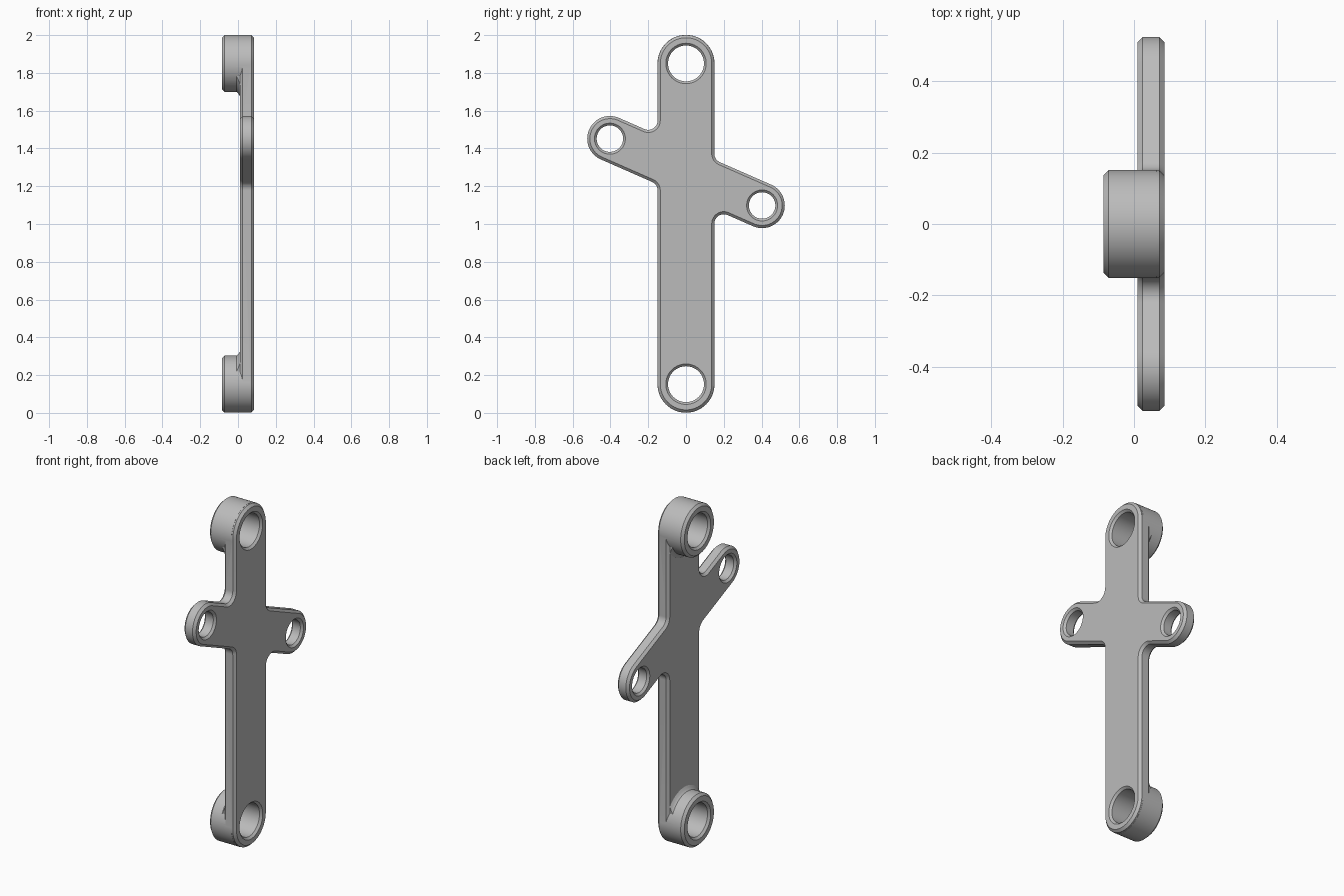
import bpy, bmesh
from math import sin, cos, pi, radians
from mathutils import Vector

if "Cube" in bpy.data.objects:
    bpy.data.objects.remove(bpy.data.objects["Cube"], do_unlink=True)

BACK, FACE, DEPTH = 0.01, 0.085, -0.085    # plate back, flat face, boss rim
BAR_W, ARM_W, FILLET, CHAMFER = 0.15, 0.12, 0.05, 0.014
BOTTOM, TOP = (0, 0.152), (0, 1.85)        # boss centres as (y, z)
ARM_MID, TILT, REACH = Vector((0, 1.275)), radians(-23.7), 0.44
ARM_AXIS = Vector((cos(TILT), sin(TILT)))
ARM_UP = Vector((-sin(TILT), cos(TILT)))
ARM_R, ARM_L = ARM_MID + ARM_AXIS * REACH, ARM_MID - ARM_AXIS * REACH

metal = bpy.data.materials.new("light grey metal")
metal.use_nodes = True
grey = (0.5, 0.5, 0.5, 1)
metal.diffuse_color = grey
metal.node_tree.nodes["Principled BSDF"].inputs["Base Color"].default_value = grey


def arc(centre, r, a, b, n):
    return [(centre[0] + r * cos(a + (b - a) * i / n),
             centre[1] + r * sin(a + (b - a) * i / n)) for i in range(n + 1)]


def circle(centre, r, n=96):
    return arc(centre, r, 0, 2 * pi, n)[:-1]


def loft(name, sections):
    """Solid through matching (x, outline) sections."""
    bm = bmesh.new()
    loops = [[bm.verts.new((x, y, z)) for y, z in pts] for x, pts in sections]
    for a, b in zip(loops, loops[1:]):
        for i in range(len(a)):
            j = (i + 1) % len(a)
            bm.faces.new((a[i], a[j], b[j], b[i]))
    bm.faces.new(loops[0])
    bm.faces.new(loops[-1])
    bmesh.ops.recalc_face_normals(bm, faces=bm.faces)
    mesh = bpy.data.meshes.new(name)
    bm.to_mesh(mesh)
    bm.free()
    mesh.materials.append(metal)
    ob = bpy.data.objects.new(name, mesh)
    bpy.context.collection.objects.link(ob)
    return ob


def combine(target, other, operation):
    """Apply a boolean and drop the helper."""
    mod = target.modifiers.new(operation, "BOOLEAN")
    mod.object, mod.operation, mod.solver = other, operation, "EXACT"
    bpy.ops.object.select_all(action="DESELECT")
    bpy.context.view_layer.objects.active = target
    target.select_set(True)
    bpy.ops.object.modifier_apply(modifier=mod.name)
    bpy.data.objects.remove(other, do_unlink=True)


def corner(s, t, a, b, inset):
    """Concave fillet between side s of the bar and side t of the arm."""
    y = s * (BAR_W + FILLET)
    z = ARM_MID.y + (t * (ARM_W + FILLET) - y * ARM_UP.x) / ARM_UP.y
    return arc((y, z), FILLET + inset, a, b, 12)


def outline(d):
    up, down = TILT + pi / 2, TILT - pi / 2
    return (arc(BOTTOM, BAR_W - d, pi, 2 * pi, 40)
            + corner(1, -1, pi, up, d)
            + arc(ARM_R, ARM_W - d, down, up, 32)
            + corner(1, 1, down, -pi, d)
            + arc(TOP, BAR_W - d, 0, pi, 40)
            + corner(-1, 1, 0, down, d)
            + arc(ARM_L, ARM_W - d, up, up + pi, 32)
            + corner(-1, -1, up, 0, d))


# Cross-shaped plate with chamfered edges
plate = loft("link_plate", [(BACK, outline(CHAMFER)), (BACK + CHAMFER, outline(0)),
                            (FACE - CHAMFER, outline(0)), (FACE, outline(CHAMFER))])

# Raised end bosses, each with a small fillet onto the back of the plate
for centre, inward in ((BOTTOM, 1), (TOP, -1)):
    r = BAR_W + 0.001
    boss = loft("end_boss", [(DEPTH, circle(centre, r - CHAMFER)),
                             (DEPTH + CHAMFER, circle(centre, r)),
                             (FACE - CHAMFER - 0.008, circle(centre, r))])
    steps = [(BACK + 0.02, 0.022)] + [
        (BACK - 0.02 * sin(k * pi / 8), 0.022 * (1 - sin(k * pi / 8)) ** 1.5)
        for k in range(4)]
    blend = loft("boss_fillet", [(x, circle(centre, r + g - 0.0005)) for x, g in steps])
    w, z = BAR_W - CHAMFER - 0.001, centre[1]
    box = [(-w, z), (w, z), (w, z + inward * 0.3), (-w, z + inward * 0.3)]
    combine(blend, loft("clip_box", [(-0.06, box), (0.05, box)]), "INTERSECT")
    combine(plate, boss, "UNION")
    combine(plate, blend, "UNION")

# Chamfered through holes
for centre, r, back in ((BOTTOM, 0.095, DEPTH), (TOP, 0.095, DEPTH),
                        (ARM_L, 0.07, BACK), (ARM_R, 0.07, BACK)):
    c, over = 0.012, 0.02
    drill = loft("hole_cutter", [(back - over, circle(centre, r + c + over)),
                                 (back + c, circle(centre, r)),
                                 (FACE - c, circle(centre, r)),
                                 (FACE + over, circle(centre, r + c + over))])
    combine(plate, drill, "DIFFERENCE")

bpy.ops.object.select_all(action="DESELECT")
plate.select_set(True)
bpy.context.view_layer.objects.active = plate
bpy.ops.object.shade_smooth_by_angle(angle=radians(25))
